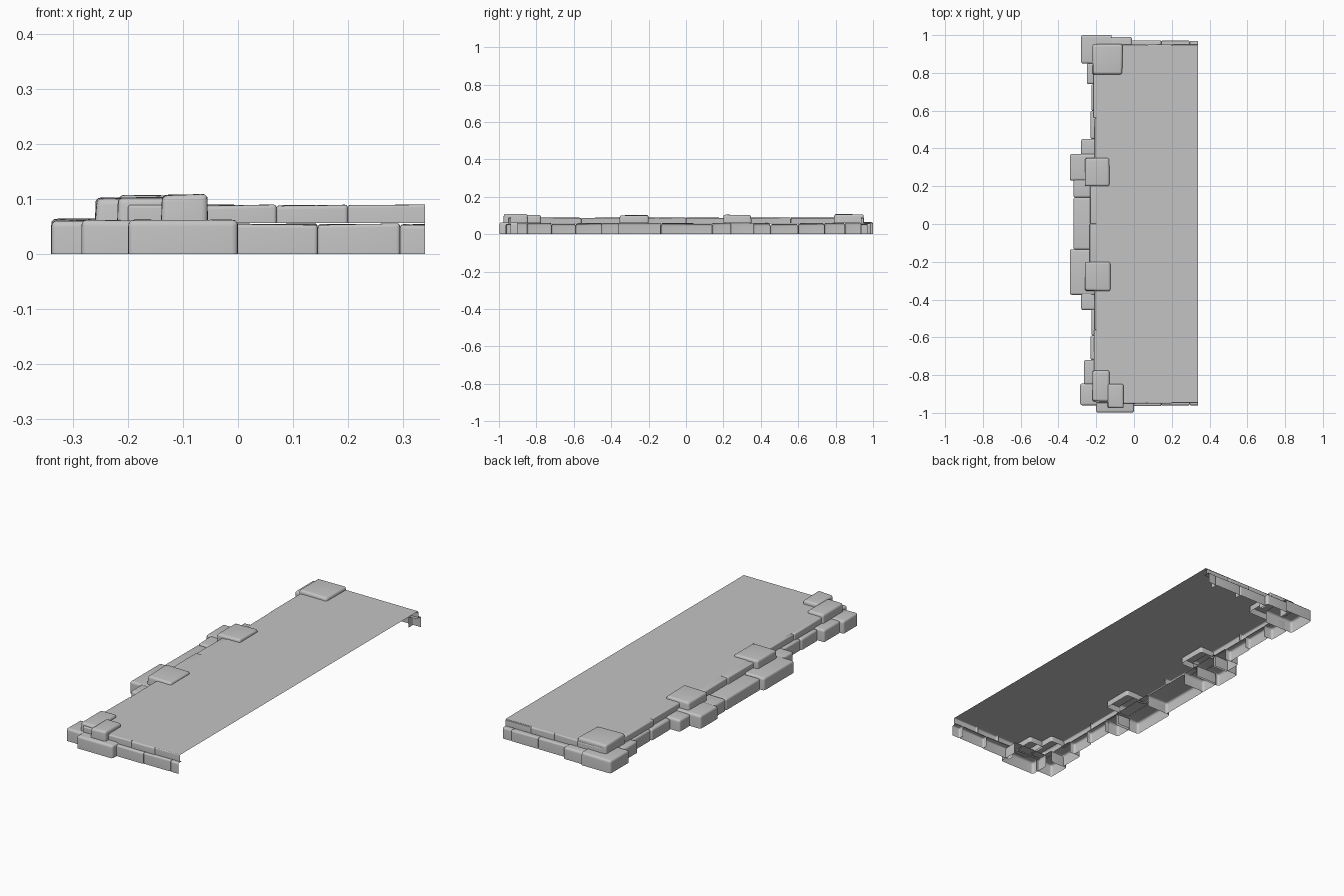
import bpy, bmesh, math, random
from mathutils import Vector

random.seed(4)
cube = bpy.data.objects.get("Cube")
if cube:
    bpy.data.objects.remove(cube, do_unlink=True)

stone_grey = bpy.data.materials.new("stone grey")
GREY = (0.55, 0.55, 0.55, 1)
stone_grey.diffuse_color = GREY
stone_grey.use_nodes = True
stone_grey.node_tree.nodes["Principled BSDF"].inputs["Base Color"].default_value = GREY

DIRECTIONS = {"+x": (1, 0, 0), "-x": (-1, 0, 0), "+y": (0, 1, 0), "-y": (0, -1, 0)}
END, INNER = 0.34, -0.2
LEDGE, TOP = 0.056, 0.09


def add_object(name, bm):
    mesh = bpy.data.meshes.new(name)
    bm.to_mesh(mesh)
    bm.free()
    obj = bpy.data.objects.new(name, mesh)
    bpy.context.collection.objects.link(obj)
    mesh.materials.append(stone_grey)
    return obj


def stone(name, x, y, z, open_sides=(), wear=0.012):
    """Worn block with no underside; open_sides drops hidden faces too."""
    bm = bmesh.new()
    bmesh.ops.create_cube(bm, size=1)
    size = Vector((abs(x[1] - x[0]), abs(y[1] - y[0]), z[1] - z[0]))
    centre = Vector((sum(x), sum(y), sum(z))) / 2
    for v in bm.verts:
        v.co = Vector(a * b for a, b in zip(v.co, size)) + centre
    gone = [Vector((0, 0, -1))] + [Vector(DIRECTIONS[s]) for s in open_sides]
    bm.normal_update()
    bmesh.ops.delete(bm, geom=[f for f in bm.faces
                               if any(f.normal.dot(d) > 0.9 for d in gone)],
                     context='FACES')
    # slightly uneven top corners
    for v in bm.verts:
        if v.co.z > centre.z:
            v.co.z -= random.uniform(0, 0.004)
            if not open_sides:
                v.co.xy += (centre.xy - v.co.xy) * random.uniform(0, 0.05)
    bmesh.ops.bevel(bm, geom=[e for e in bm.edges if not e.is_boundary],
                    offset=min(wear, min(size) * 0.4), segments=3,
                    profile=0.6, affect='EDGES', clamp_overlap=True)
    obj = add_object(name, bm)
    bpy.ops.object.select_all(action='DESELECT')
    obj.select_set(True)
    bpy.context.view_layer.objects.active = obj
    bpy.ops.object.shade_smooth_by_angle(angle=math.radians(40))
    return obj


# Flat deck sheet
bm = bmesh.new()
bm.faces.new([bm.verts.new((px, py, TOP)) for px, py in
              ((INNER, -0.945), (END, -0.945), (END, 0.945), (INNER, 0.945))])
add_object("deck", bm)

# Lower course on the long side: outer x, start y, end y, height
LOWER = [(-0.265, -0.85, -0.72, 0.06), (-0.23, -0.72, -0.59, 0.057),
         (-0.225, -0.59, -0.45, 0.058), (-0.28, -0.455, -0.36, 0.06),
         (-0.34, -0.375, -0.135, 0.064), (-0.32, -0.135, 0.14, 0.058),
         (-0.32, 0.14, 0.24, 0.062), (-0.34, 0.23, 0.37, 0.065),
         (-0.28, 0.36, 0.45, 0.06), (-0.23, 0.45, 0.6, 0.057),
         (-0.225, 0.6, 0.74, 0.058), (-0.25, 0.74, 0.85, 0.06)]
for x0, y0, y1, h in LOWER:
    stone("lower_side_stone", (x0, INNER), (y0, y1), (0, h), ["+x"])

# Upper course on the long side
UPPER = [(-0.212, -0.78, -0.56), (-0.208, -0.56, -0.35), (-0.235, -0.21, 0.0),
         (-0.232, 0.0, 0.21), (-0.208, 0.34, 0.56), (-0.214, 0.56, 0.8)]
for x0, y0, y1 in UPPER:
    stone("upper_side_stone", (x0, INNER + 0.005), (y0, y1), (LEDGE, TOP), ["+x"], 0.007)

# Short ends: two courses of wall stones, cut off at the open side
for side, lower_y, name in ((-1, 0.965, "front"), (1, 0.972, "back")):
    inward = "+y" if side < 0 else "-y"
    for cuts, outer, inner, z, label in (
            ((-0.02, 0.145, 0.295, END), lower_y, 0.935, (0, LEDGE), "lower"),
            ((-0.2, -0.06, 0.07, 0.2, END), 0.952, 0.935, (LEDGE, TOP), "upper")):
        for a, b in zip(cuts, cuts[1:]):
            sides = [inward] + (["+x"] if b == END else [])
            stone(f"{name}_{label}_stone", (a, b),
                  sorted((side * (outer - random.uniform(0, 0.005)), side * inner)),
                  z, sides, 0.007)

# Big corner stones at ground level
stone("back_corner_stone", (-0.28, -0.12), (0.85, 1.0), (0, 0.065), ["+x"])
stone("back_corner_end_stone", (-0.14, -0.01), (0.93, 0.99), (0, 0.062), ["-y"])
stone("front_corner_stone", (-0.285, -0.19), (-0.96, -0.845), (0, 0.064), ["+x"])
stone("front_corner_end_stone", (-0.2, 0.0), (-0.998, -0.9), (0, 0.065), ["+y"])

# Capstones standing proud of the deck
CAPS = [("back_corner_cap", (-0.22, -0.06), (0.79, 0.95), 0.109),
        ("back_cap", (-0.26, -0.13), (0.2, 0.35), 0.105),
        ("front_cap", (-0.26, -0.125), (-0.355, -0.2), 0.104),
        ("front_corner_cap", (-0.22, -0.13), (-0.94, -0.775), 0.106),
        ("front_corner_small_cap", (-0.14, -0.055), (-0.975, -0.845), 0.11)]
for name, x, y, top in CAPS:
    stone(name, x, y, (0.06, top))
